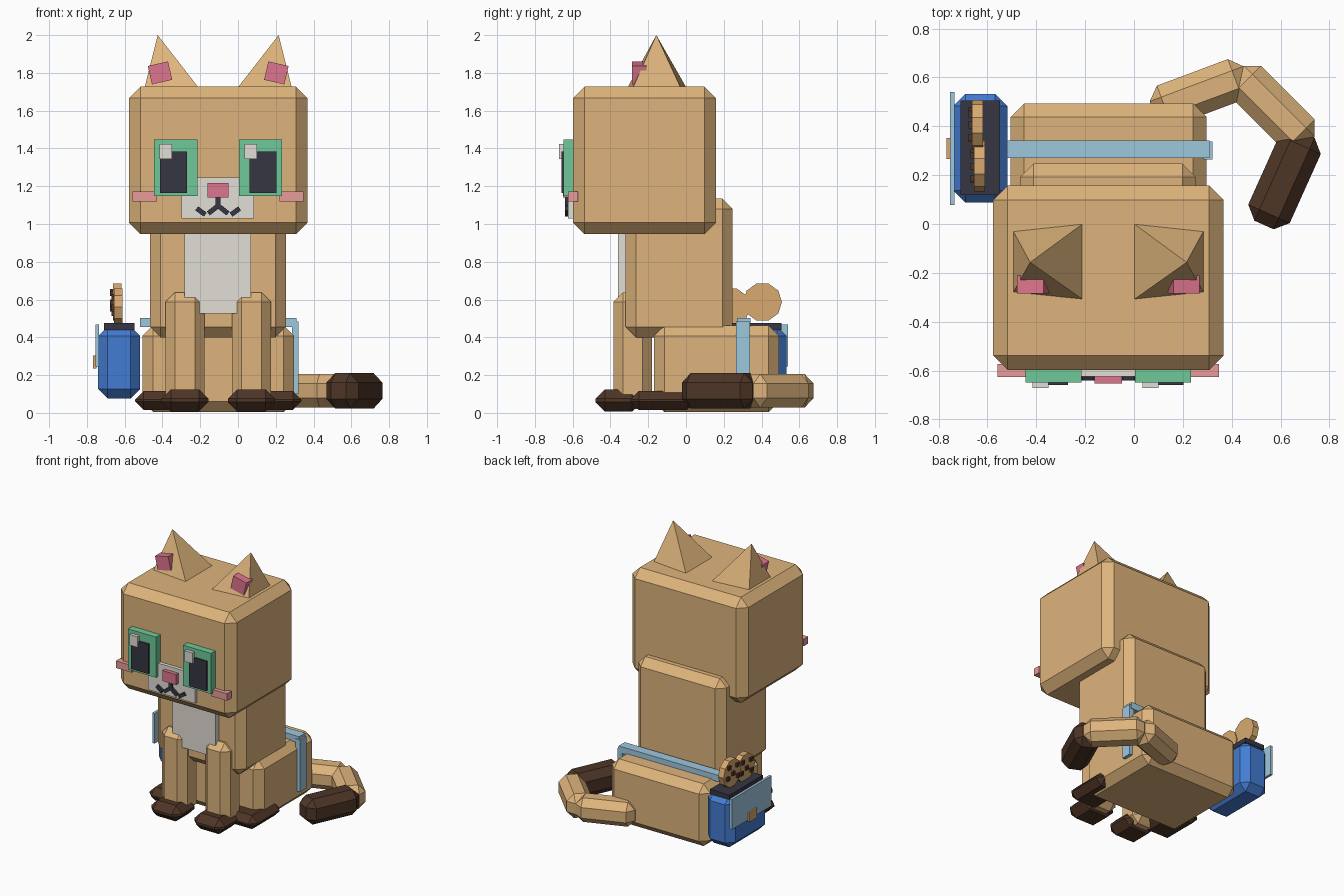
import bpy, bmesh, math
from mathutils import Matrix

if "Cube" in bpy.data.objects:
    bpy.data.objects.remove(bpy.data.objects["Cube"])

CX = -0.105  # symmetry plane of the cat


def srgb(r, g, b):
    f = lambda c: c / 12.92 if c <= 0.04045 else ((c + 0.055) / 1.055) ** 2.4
    return (f(r / 255), f(g / 255), f(b / 255), 1)


COLORS = {
    "tan": srgb(222, 180, 124), "dark_brown": srgb(78, 53, 38),
    "off_white": srgb(226, 221, 214), "green": srgb(112, 201, 153),
    "charcoal": srgb(54, 54, 68), "rose": srgb(222, 117, 142),
    "light_pink": srgb(234, 158, 157), "blue": srgb(68, 124, 210),
    "light_blue": srgb(158, 200, 222), "biscuit": srgb(216, 170, 112),
}
MATS = {}
for n, c in COLORS.items():
    MATS[n] = bpy.data.materials.new(n)
    MATS[n].diffuse_color = c


def finish(bm, name, mat, bevel=0):
    if bevel:
        bmesh.ops.bevel(bm, geom=bm.edges[:], offset=bevel, segments=1,
                        affect='EDGES', clamp_overlap=True)
    bmesh.ops.recalc_face_normals(bm, faces=bm.faces[:])
    me = bpy.data.meshes.new(name)
    bm.to_mesh(me)
    bm.free()
    me.materials.append(MATS[mat])
    ob = bpy.data.objects.new(name, me)
    bpy.context.collection.objects.link(ob)
    return ob


def box(name, mat, x, y, z, bevel=0, rot=None):
    """Box from (min, max) ranges; rot = (axis, degrees) about its centre."""
    bm = bmesh.new()
    bmesh.ops.create_cube(bm, size=1)
    size = [r[1] - r[0] for r in (x, y, z)]
    bmesh.ops.scale(bm, vec=size, verts=bm.verts)
    ob = finish(bm, name, mat, bevel)
    ob.location = [sum(r) / 2 for r in (x, y, z)]
    if rot:
        ob.rotation_euler["XYZ".index(rot[0])] = math.radians(rot[1])
    return ob


def pair(name, mat, x, y, z, bevel=0, rot=None):
    """The same box on both sides of the cat."""
    box("left_" + name, mat, x, y, z, bevel, rot)
    mx = (2 * CX - x[1], 2 * CX - x[0])
    box("right_" + name, mat, mx, y, z, bevel, rot and (rot[0], -rot[1]))


# Body and head
box("head", "tan", (-.577, .367), (-.598, .158), (.947, 1.727), .06)
box("torso", "tan", (-.466, .253), (-.32, .247), (.40, 1.135), .055)
box("haunches", "tan", (-.505, .297), (-.17, .493), (.005, .463), .055)
box("chest_patch", "off_white", (-.283, .069), (-.36, -.3), (.527, 1.0))

# Legs and paws
pair("front_leg", "tan", (-.384, -.178), (-.384, -.18), (.02, .638), .05)
pair("front_paw", "dark_brown", (-.406, -.156), (-.48, -.235), (.008, .125), .05)
pair("back_paw", "dark_brown", (-.545, -.295), (-.295, .05), (.015, .115), .045)

# Ears: leaning pyramids, with a tilted inner patch
for side, s in (("left", 1), ("right", -1)):
    bm = bmesh.new()
    pts = [(-.494, -.03), (-.211, 0), (-.211, -.308), (-.494, -.279)]
    mx = lambda v: v if s == 1 else 2 * CX - v
    base = [bm.verts.new((mx(px), py, 1.725)) for px, py in pts]
    tip = bm.verts.new((mx(-.425), -.157, 2.0))
    bm.faces.new(base)
    for i in range(4):
        bm.faces.new((base[i], base[(i + 1) % 4], tip))
    finish(bm, side + "_ear", "tan")
pair("inner_ear", "rose", (-.468, -.358), (-.285, -.21), (1.75, 1.85), 0, ("Y", -13))

# Eyes
pair("eye", "green", (-.444, -.215), (-.648, -.59), (1.148, 1.447))
pair("pupil", "charcoal", (-.413, -.27), (-.658, -.6), (1.164, 1.384))
for side, x in (("left", -.415), ("right", .034)):
    box(side + "_eye_glint", "off_white", (x, x + .066), (-.672, -.6), (1.344, 1.423))

# Muzzle, nose, mouth, cheeks
box("muzzle", "off_white", (-.299, .085), (-.624, -.59), (1.029, 1.246))
box("nose", "rose", (-.161, -.05), (-.652, -.59), (1.14, 1.217))
box("mouth_stem", "charcoal", (-.118, -.092), (-.64, -.6), (1.08, 1.145))
pair("mouth_inner", "charcoal", (-.163, -.107), (-.64, -.6), (1.06, 1.086), 0, ("Y", -38))
pair("mouth_outer", "charcoal", (-.224, -.168), (-.64, -.6), (1.053, 1.079), 0, ("Y", 36))
pair("cheek", "light_pink", (-.558, -.43), (-.626, -.572), (1.12, 1.172))

# Tail: three chamfered segments curling forward
for name, mat, x, y, length, width, ang in (
        ("tail_base", "tan", .27, .537, .41, .178, 20.5),
        ("tail_middle", "tan", .567, .475, .41, .178, -45),
        ("tail_tip", "dark_brown", .616, .183, .41, .186, 65.8)):
    h = width / 2
    box(name, mat, (x - length / 2, x + length / 2), (y - h, y + h),
        (.117 - h, .117 + h), .05, ("Z", ang))

# Satchel strap, over the back and down the right side
box("strap_top", "light_blue", (-.52, .31), (.27, .342), (.455, .503))
box("strap_side", "light_blue", (.285, .321), (.264, .338), (.1, .483))

# Satchel
box("bag", "blue", (-.74, -.518), (.088, .532), (.077, .458), .05)
box("bag_opening", "charcoal", (-.71, -.548), (.119, .505), (.44, .475))
box("bag_flap", "light_blue", (-.754, -.735), (.078, .541), (.246, .468))
box("bag_clasp", "biscuit", (-.767, -.75), (.267, .353), (.235, .304))

# Biscuits poking out of the bag, with chips on the outer face
for i, (x, y, z) in enumerate(((-.64, .405, .587), (-.633, .236, .561))):
    bm = bmesh.new()
    bmesh.ops.create_cone(bm, cap_ends=True, segments=10, radius1=.103,
                          radius2=.103, depth=.045)
    bmesh.ops.rotate(bm, verts=bm.verts, matrix=Matrix.Rotation(math.pi / 2, 3, 'Y'))
    finish(bm, f"biscuit_{i + 1}", "biscuit").location = (x, y, z)
    for k, (dy, dz) in enumerate(((-.05, .045), (.045, .055), (.0, .0),
                                  (.06, -.02), (-.055, -.035))):
        cy, cz = y + dy, z + dz
        box(f"chip_{i + 1}_{k + 1}", "dark_brown", (x - .037, x - .02),
            (cy - .014, cy + .014), (cz - .014, cz + .014))

for m in bpy.data.materials:
    if m.users and not m.is_grease_pencil:
        m.use_nodes = True
        m.node_tree.nodes["Principled BSDF"].inputs["Base Color"].default_value = m.diffuse_color
